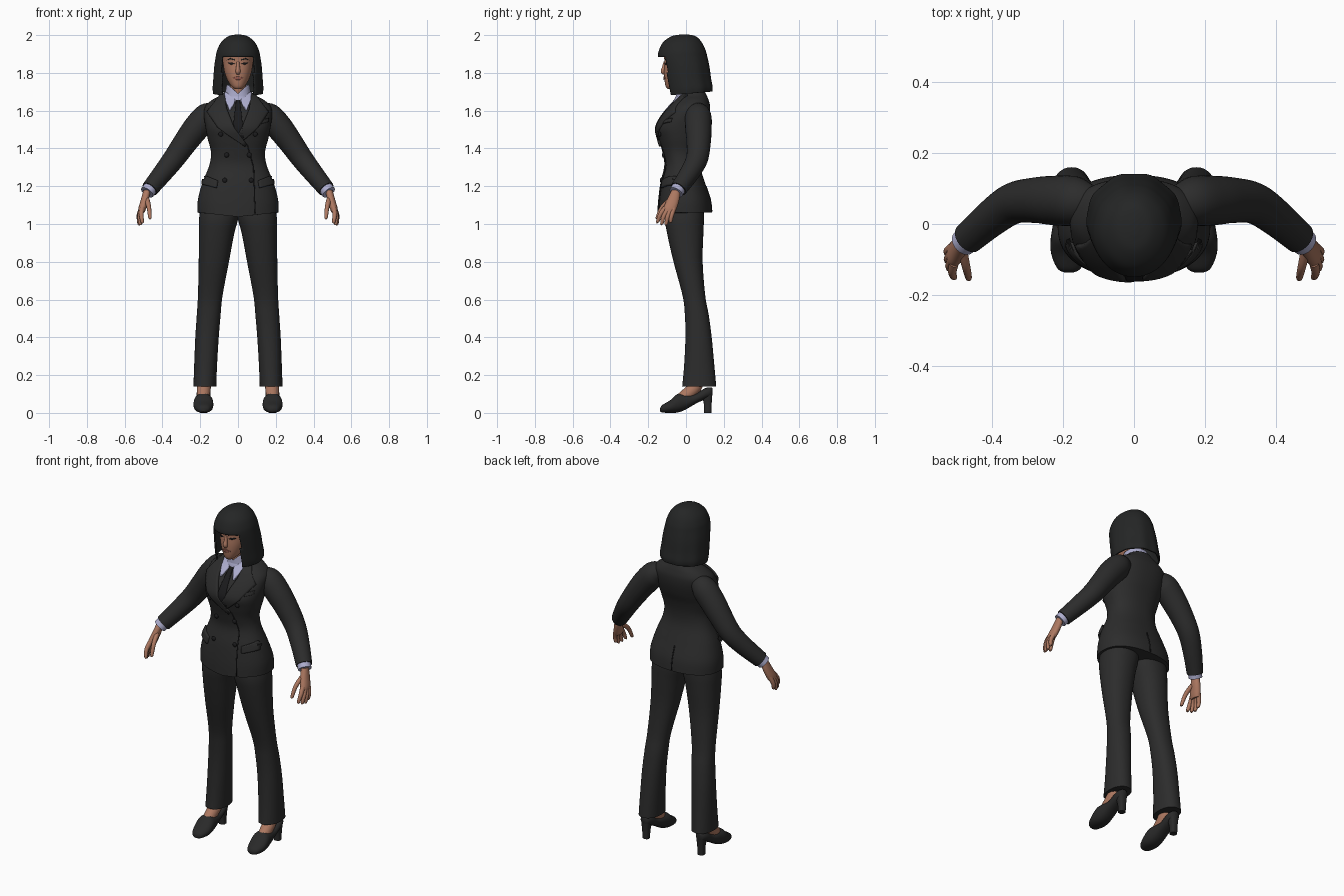
import bpy, bmesh, math
from mathutils import Vector
from mathutils.bvhtree import BVHTree

if "Cube" in bpy.data.objects:
    bpy.data.objects.remove(bpy.data.objects["Cube"])


def material(name, rgb):
    m = bpy.data.materials.new(name)
    m.use_nodes = True
    m.diffuse_color = (*rgb, 1)
    node = m.node_tree.nodes["Principled BSDF"]
    node.inputs["Base Color"].default_value = (*rgb, 1)
    node.inputs["Roughness"].default_value = 0.8
    return m


SUIT = material("charcoal suit", (0.025, 0.025, 0.025))
HAIR = material("black hair", (0.018, 0.019, 0.019))
SKIN = material("skin", (0.42, 0.19, 0.12))
LIPS = material("lips", (0.29, 0.1, 0.075))
SHIRT = material("lavender shirt", (0.42, 0.42, 0.62))
DARK = material("near black", (0.011, 0.011, 0.012))
SHOE = material("shoe leather", (0.022, 0.022, 0.022))


def finish(name, bm, mat, mirror=False, thick=0, angle=50):
    bmesh.ops.recalc_face_normals(bm, faces=bm.faces)
    me = bpy.data.meshes.new(name)
    bm.to_mesh(me)
    bm.free()
    me.materials.append(mat)
    for p in me.polygons:
        p.use_smooth = True
    me.set_sharp_from_angle(angle=math.radians(angle))
    ob = bpy.data.objects.new(name, me)
    bpy.context.collection.objects.link(ob)
    if thick:
        s = ob.modifiers.new("thickness", "SOLIDIFY")
        s.thickness, s.offset = thick, 0
    if mirror:
        ob.modifiers.new("mirror", "MIRROR").use_mirror_merge = False
    return ob


def spline(rows, steps=5):
    """Catmull-Rom interpolation through rows of numbers."""
    out = []
    for i in range(len(rows) - 1):
        a, b, c, d = (rows[max(0, min(len(rows) - 1, i + k))] for k in (-1, 0, 1, 2))
        for s in range(steps):
            t = s / steps
            out.append([q + t / 2 * (r - p + t * (2 * p - 5 * q + 4 * r - e + t * (3 * (q - r) + e - p)))
                        for p, q, r, e in zip(a, b, c, d)])
    return out + [list(rows[-1])]


def skin_rings(bm, rings, cap=True):
    vs = [[bm.verts.new(p) for p in r] for r in rings]
    n = len(vs[0])
    for a, b in zip(vs, vs[1:]):
        for i in range(n):
            bm.faces.new((a[i], a[(i + 1) % n], b[(i + 1) % n], b[i]))
    if cap:
        bm.faces.new(vs[0])
        bm.faces.new(vs[-1])
    return vs


def power(v, p):
    return math.copysign(abs(v) ** (2 / p), v)


def loft(name, rows, mat, p=2.2, axis="z", shape=None, n=36, cap=True, **kw):
    """Rows are level, low and high of first side, low and high of second side."""
    rings = []
    for h, a0, a1, b0, b1 in spline(rows):
        ring = []
        for i in range(n):
            t = math.tau * i / n
            a = (a0 + a1) / 2 + (a1 - a0) / 2 * power(math.cos(t), p)
            b = (b0 + b1) / 2 + (b1 - b0) / 2 * power(math.sin(t), p)
            co = Vector((a, b, h) if axis == "z" else (a, h, b))
            ring.append(shape(co) if shape else co)
        rings.append(ring)
    bm = bmesh.new()
    skin_rings(bm, rings, cap)
    return finish(name, bm, mat, **kw)


def tube(name, rows, mat, n=20, bm=None, **kw):
    """Rows are x, y, z, radius along a path."""
    pts = spline(rows)
    rings = []
    for i, (x, y, z, r) in enumerate(pts):
        d = Vector(pts[min(i + 1, len(pts) - 1)][:3]) - Vector(pts[max(i - 1, 0)][:3])
        u = d.cross(Vector((0, 1, 0.01))).normalized()
        v = d.cross(u).normalized()
        rings.append([Vector((x, y, z)) + r * (u * math.cos(math.tau * k / n) + v * math.sin(math.tau * k / n))
                      for k in range(n)])
    bm = bm or bmesh.new()
    skin_rings(bm, rings)
    return finish(name, bm, mat, **kw)


def surface(ob):
    return BVHTree.FromPolygons([v.co for v in ob.data.vertices], [tuple(f.vertices) for f in ob.data.polygons])


def project(tree, x, z, back=False):
    s = -1 if back else 1
    hit = tree.ray_cast(Vector((x, -s, z)), Vector((0, s, 0)))[0]
    return hit or tree.find_nearest(Vector((x, -0.1 * s, z)))[0]


def plate(name, tree, left, right, mat, d=0.004, back=False, across=8, steps=6, **kw):
    """Thin strip between two (x, z) edges laid on a surface."""
    bm = bmesh.new()
    grid = []
    for (ax, az), (bx, bz) in zip(*([[[a + (b - a) * s / steps for a, b in zip(e[i], e[i + 1])]
                                      for i in range(len(e) - 1) for s in range(steps)] + [e[-1]]
                                     for e in (left, right)])):
        grid.append([bm.verts.new(project(tree, ax + (bx - ax) * k / across, az + (bz - az) * k / across, back))
                     for k in range(across + 1)])
    for a, b in zip(grid, grid[1:]):
        for k in range(across):
            bm.faces.new((a[k], a[k + 1], b[k + 1], b[k]))
    return finish(name, bm, mat, thick=2 * d, **kw)


# Jacket with a hem that dips at the front
def hem_dip(co):
    w = max(0, (1.2 - co.z) / 0.14)
    if co.y < 0:
        co.z -= 0.022 * w * max(0, 1 - abs(co.x) / 0.2)
    return co


body = [(1.06, .215, -.152, .138), (1.13, .212, -.148, .13), (1.22, .188, -.135, .1), (1.31, .152, -.115, .072),
        (1.38, .143, -.125, .07), (1.45, .16, -.143, .085), (1.51, .172, -.154, .108), (1.57, .18, -.125, .124),
        (1.62, .175, -.085, .128), (1.655, .14, -.052, .12), (1.68, .095, -.035, .11), (1.705, .066, -.03, .098)]
jacket = loft("jacket", [(z, -w, w, f, b) for z, w, f, b in body], SUIT, p=2.3, shape=hem_dip, n=64)
cloth = surface(jacket)

# Sleeves, cuffs, palms and fingers
tube("sleeves", [(.11, .065, 1.6, .04), (.16, .065, 1.575, .068), (.22, .066, 1.51, .07), (.28, .067, 1.43, .064),
                 (.34, .058, 1.345, .058), (.4, .018, 1.268, .052), (.467, -.04, 1.185, .045)],
     SUIT, n=28, mirror=True)
tube("shirt_cuffs", [(.46, -.035, 1.195, .038), (.481, -.053, 1.167, .038)], SHIRT, mirror=True)
loft("palms", [(1.18, .462, .5, -.075, -.03), (1.13, .472, .514, -.1, -.035), (1.085, .485, .527, -.12, -.048),
               (1.06, .495, .528, -.118, -.06)], SKIN, n=20, mirror=True)
fingers = {"thumbs": [(.482, -.08, 1.13), (.472, -.125, 1.09), (.466, -.152, 1.035)],
           "index_fingers": [(.507, -.11, 1.085), (.512, -.136, 1.05), (.507, -.15, 1.012)],
           "middle_fingers": [(.511, -.095, 1.08), (.52, -.118, 1.04), (.517, -.128, 1.002)],
           "ring_fingers": [(.511, -.08, 1.08), (.524, -.097, 1.04), (.523, -.105, 1.0)],
           "little_fingers": [(.51, -.064, 1.085), (.525, -.076, 1.045), (.524, -.082, 1.012)]}
for name, path in fingers.items():
    tip = path[-1][:2] + (path[-1][2] - 0.006,)
    tube(name, [(*q, r) for q, r in zip(path + [tip], (.014, .012, .009, .003))], SKIN, n=10, mirror=True)

# Trouser legs
loft("trouser_legs", [(1.15, -.005, .185, -.1, .09), (1.04, -.003, .205, -.112, .095), (.95, .02, .207, -.1, .092),
                      (.8, .048, .208, -.066, .088), (.62, .082, .212, -.018, .102), (.52, .092, .218, -.006, .12),
                      (.4, .102, .226, -.003, .136), (.25, .111, .232, -.01, .15), (.14, .115, .236, -.02, .16)],
     SUIT, mirror=True)

# Feet and heeled shoes
tube("feet", [(.18, .07, .2, .036), (.181, .045, .135, .037), (.183, -.005, .088, .034), (.183, -.04, .065, .03)],
     SKIN, mirror=True)
shoe = [(-.137, .012, .008, .026), (-.125, .033, .002, .042), (-.085, .05, 0, .066), (-.045, .052, .002, .1),
        (-.005, .046, .016, .102), (.045, .039, .045, .1), (.1, .036, .072, .13), (.13, .027, .085, .135),
        (.14, .012, .095, .13)]
loft("shoes", [(y, .183 - w, .183 + w, lo, hi) for y, w, lo, hi in shoe], SHOE, axis="y", n=28, mirror=True)
loft("shoe_heels", [(0, .164, .202, .096, .134), (.05, .162, .204, .094, .136), (.105, .155, .211, .078, .14)],
     SHOE, p=2.8, n=20, mirror=True)


# Neck and shirt collar
loft("neck", [(1.62, -.05, .05, -.04, .07), (1.7, -.043, .043, -.045, .055), (1.79, -.043, .043, -.055, .05)], SKIN)


def collar_dip(co):
    if co.y < 0.02 and co.z > 1.68:
        co.z -= 0.045 * max(0, 1 - abs(co.x) / 0.05)
    return co


loft("shirt_collar", [(1.65, -.075, .075, -.06, .1), (1.69, -.066, .066, -.053, .09), (1.735, -.058, .058, -.05, .075)],
     SHIRT, shape=collar_dip, cap=False, thick=.006)
plate("collar_points", cloth, [(.012, 1.675), (.018, 1.64), (.04, 1.6)], [(.068, 1.695), (.066, 1.65), (.046, 1.6)],
      SHIRT, d=.01, mirror=True)

# Tie, lapels and front closure
plate("tie", cloth, [(-.017, 1.685), (-.011, 1.645), (-.024, 1.53), (-.012, 1.46)],
      [(.017, 1.685), (.011, 1.645), (.024, 1.53), (.03, 1.46)], DARK, d=.008)
inner = [(-.068, 1.69), (-.06, 1.61), (-.02, 1.51), (.045, 1.425)]
outer = [(-.09, 1.68), (-.16, 1.59), (-.105, 1.51), (.036, 1.412)]
plate("right_lapel", cloth, inner, outer, SUIT, d=.011)
plate("left_lapel", cloth, [(-x, z) for x, z in inner[:3]] + [(-.005, 1.47)],
      [(-x, z) for x, z in outer[:3]] + [(.03, 1.445)], SUIT, d=.008)
plate("front_edge", cloth, [(.046, 1.42), (.08, 1.3), (.088, 1.055)], [(.051, 1.42), (.085, 1.3), (.093, 1.055)],
      DARK, d=.002, across=2)
plate("back_vent", cloth, [(-.003, 1.2), (-.003, 1.065)], [(.003, 1.2), (.003, 1.065)], DARK, d=.002, across=2,
      back=True)

# Pockets and buttons
plate("pocket_flaps", cloth, [(.105, 1.228), (.112, 1.19)], [(.178, 1.258), (.184, 1.208)], SUIT, d=.012, mirror=True)
plate("chest_pocket", cloth, [(.105, 1.545), (.105, 1.525)], [(.16, 1.56), (.16, 1.54)], SUIT, d=.006)
for row, (x, z) in {"top": (.092, 1.475), "middle": (.06, 1.365), "lower": (.07, 1.232)}.items():
    bm = bmesh.new()
    bmesh.ops.create_uvsphere(bm, u_segments=14, v_segments=8, radius=.013)
    bmesh.ops.scale(bm, vec=(1, .6, 1), verts=bm.verts)
    bmesh.ops.translate(bm, vec=project(cloth, x, z) + Vector((0, -.004, 0)), verts=bm.verts)
    finish(row + "_buttons", bm, DARK, mirror=True)

# Head and facial features
head = loft("head", [(1.715, -.018, .018, -.098, -.055), (1.73, -.036, .036, -.108, -.02), (1.765, -.058, .058, -.114, .03),
                     (1.81, -.073, .073, -.116, .06), (1.86, -.08, .08, -.114, .08), (1.91, -.08, .08, -.116, .08),
                     (1.95, -.06, .06, -.09, .06)], SKIN, p=2.15, n=48)
face = surface(head)
tube("nose", [(0, -.111, 1.86, .007), (0, -.117, 1.83, .01), (0, -.121, 1.808, .013), (0, -.113, 1.796, .009)], SKIN, n=14)
plate("eyes", face, [(.017, 1.848), (.035, 1.843), (.052, 1.851)], [(.017, 1.85), (.035, 1.855), (.052, 1.854)], DARK,
      d=.0015, across=3, mirror=True)
plate("eyebrows", face, [(.015, 1.866), (.04, 1.872), (.06, 1.866)], [(.015, 1.871), (.04, 1.878), (.06, 1.868)], HAIR,
      d=.0015, across=3, mirror=True)
plate("mouth", face, [(-.026, 1.772), (-.01, 1.764), (.01, 1.764), (.026, 1.772)],
      [(-.026, 1.774), (-.008, 1.78), (.008, 1.78), (.026, 1.774)], LIPS, d=.004, across=4)

# Bobbed hair: a full cap, then a curtain left open over the face
rows = spline([(1.999, .012, -.03, .01), (1.99, .05, -.075, .05), (1.96, .086, -.118, .08), (1.92, .106, -.139, .1),
               (1.885, .114, -.145, .11), (1.83, .122, -.135, .122), (1.76, .127, -.122, .132), (1.71, .13, -.112, .139),
               (1.68, .127, -.105, .137)])
n = 72
bm = bmesh.new()
rings = []
for z, w, f, b in rows:
    ring = []
    drop = (2 - z) / 0.32
    for i in range(n):
        t = math.tau * i / n
        k = 1 + 0.022 * drop * math.cos(9 * t) * (0.5 - 0.5 * math.cos(t))
        lift = 0.022 * max(0, drop - 0.7) / 0.3 * (0.5 - 0.5 * math.cos(t))
        ring.append((w * k * math.sin(t), (f + b) / 2 - k * (b - f) / 2 * math.cos(t), z + lift))
    rings.append(ring)
vs = skin_rings(bm, rings, cap=False)
bm.faces.new(vs[0])
bm.faces.ensure_lookup_table()
opening = [fc for fc in bm.faces if fc.calc_center_median().z < 1.885
           and fc.calc_center_median().y < 0 and abs(fc.calc_center_median().x) < 0.084]
bmesh.ops.delete(bm, geom=opening, context="FACES")
finish("hair", bm, HAIR, thick=.008)
